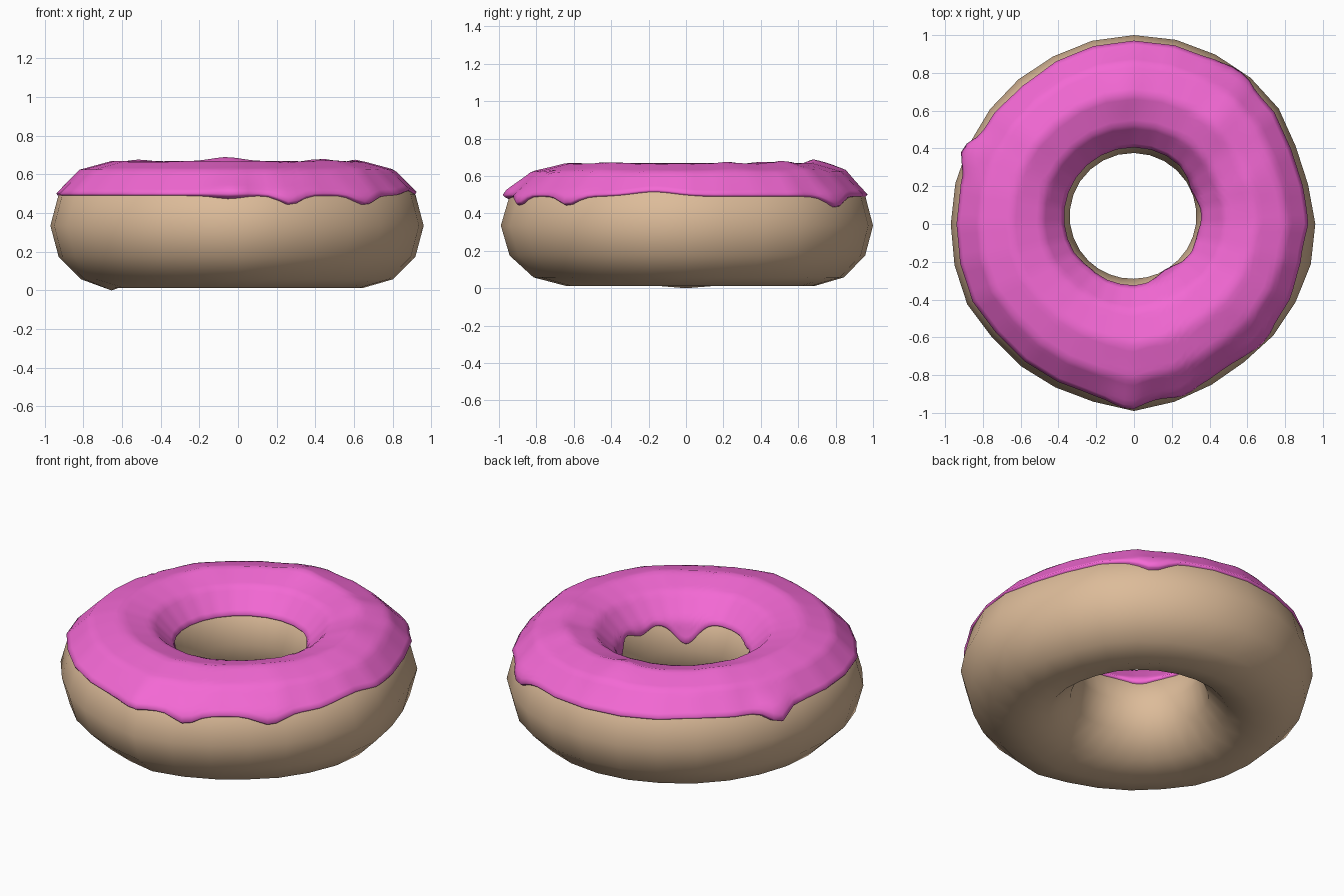
import bpy, bmesh, random
from math import sin, cos, radians, exp, pi, floor
from mathutils import Vector

if "Cube" in bpy.data.objects:
    bpy.data.objects.remove(bpy.data.objects["Cube"])

random.seed(4)
N, M = 28, 12            # dough segments around and across
ZC, RZ = 0.335, 0.32     # dough centre height and half height

# uneven outer radius, counter-clockwise from +x
OUTER = [.96, .945, .95, .98, .99, .995, 1.0, 1.0, .995, .985, .98, .975, .97, .97,
         .97, .975, .98, .962, .962, .96, .965, .99, .965, .945, .935, .945, .95, .96]


def dough_point(i, t, off=0.0):
    """Point on the dough tube: segment i, cross-section angle t in degrees."""
    a = 2 * pi * i / N
    ro = OUTER[i % N]
    ri = 0.333 + 0.043 * sin(a) - 0.005 * cos(a)
    c, r = (ro + ri) / 2, (ro - ri) / 2
    # flat facets between cross-section vertices
    step = 360 / M
    k = floor(t / step)
    f = t / step - k
    u = [Vector((cos(radians(j * step)), sin(radians(j * step)))) for j in (k, k + 1)]
    p = u[0].lerp(u[1], f)
    rad, z = c + (r + off) * p.x, ZC + (RZ + off) * p.y
    return Vector((rad * cos(a), rad * sin(a), z))


def surface(s, t, off):
    """Dough surface at a fractional segment s."""
    i = floor(s)
    return dough_point(i, t, off).lerp(dough_point(i + 1, t, off), s - i)


def bump(deg, centre, width):
    d = (deg - centre + 180) % 360 - 180
    return exp(-(d / width) ** 2)


def make_object(name, rows, wrap, colour):
    bm = bmesh.new()
    grid = [[bm.verts.new(p) for p in row] for row in rows]
    n, m = len(grid), len(grid[0])
    for i in range(n):
        for j in range(m if wrap else m - 1):
            a, b = grid[i], grid[(i + 1) % n]
            k = (j + 1) % m
            bm.faces.new((a[j], b[j], b[k], a[k]))
    bmesh.ops.recalc_face_normals(bm, faces=bm.faces)
    for f in bm.faces:
        f.smooth = True
    mesh = bpy.data.meshes.new(name)
    bm.to_mesh(mesh)
    bm.free()
    mat = bpy.data.materials.new(name + "_colour")
    mat.diffuse_color = colour
    mat.use_nodes = True
    mat.node_tree.nodes["Principled BSDF"].inputs["Base Color"].default_value = mat.diffuse_color
    mesh.materials.append(mat)
    ob = bpy.data.objects.new(name, mesh)
    bpy.context.collection.objects.link(ob)
    return ob


# dough ring with a slight dent at the base
dough = [[dough_point(i, j * 360 / M) for j in range(M)] for i in range(N)]
for row in dough:
    row[9].z = 0.012
dough[14][9].z = 0.0
make_object("dough", dough, True, (0.72, 0.50, 0.32, 1))

# icing: outer drips as (direction, width, droop in degrees, bulge)
DRIPS = [(287, 5, 9, .012), (316, 6, 9, .012), (56, 6, 11, .015), (157, 5, 13, .04),
         (267, 6, 3, .03), (349, 10, -6, 0), (128, 9, -2, -.004)]
# inner drips as (direction, width, droop in degrees)
INNER = [(305, 16, 22), (30, 14, 18), (350, 12, 8), (225, 14, 5)]
# lumps on the crown as (direction, width, height)
LUMPS = [(95, 9, .022), (50, 8, .014), (320, 10, .008), (20, 8, .008), (140, 8, .008)]

COLS, ACROSS = N * 4, 24
icing = []
for c in range(COLS):
    deg = 360 * c / COLS
    s = c * N / COLS
    lo = 30 - sum(d * bump(deg, a, w) for a, w, d, _ in DRIPS)
    hi = 150 + sum(d * bump(deg, a, w) for a, w, d in INNER)
    lump = sum(h * bump(deg, a, w) for a, w, h in LUMPS)
    bulge = sum(b * bump(deg, a, w) for a, w, _, b in DRIPS)
    row = [surface(s, lo - 1.0, -0.01), surface(s, lo - 1.0, 0.006 + bulge * 0.7)]
    for j in range(ACROSS + 1):
        t = lo + (hi - lo) * j / ACROSS
        off = 0.014 + bulge * exp(-((t - lo) / 22) ** 2) + lump * exp(-((t - 82) / 28) ** 2)
        row.append(surface(s, t, off))
    row += [surface(s, hi + 1.0, 0.006), surface(s, hi + 1.0, -0.01)]
    icing.append(row)
make_object("icing", icing, False, (0.90, 0.14, 0.66, 1))
